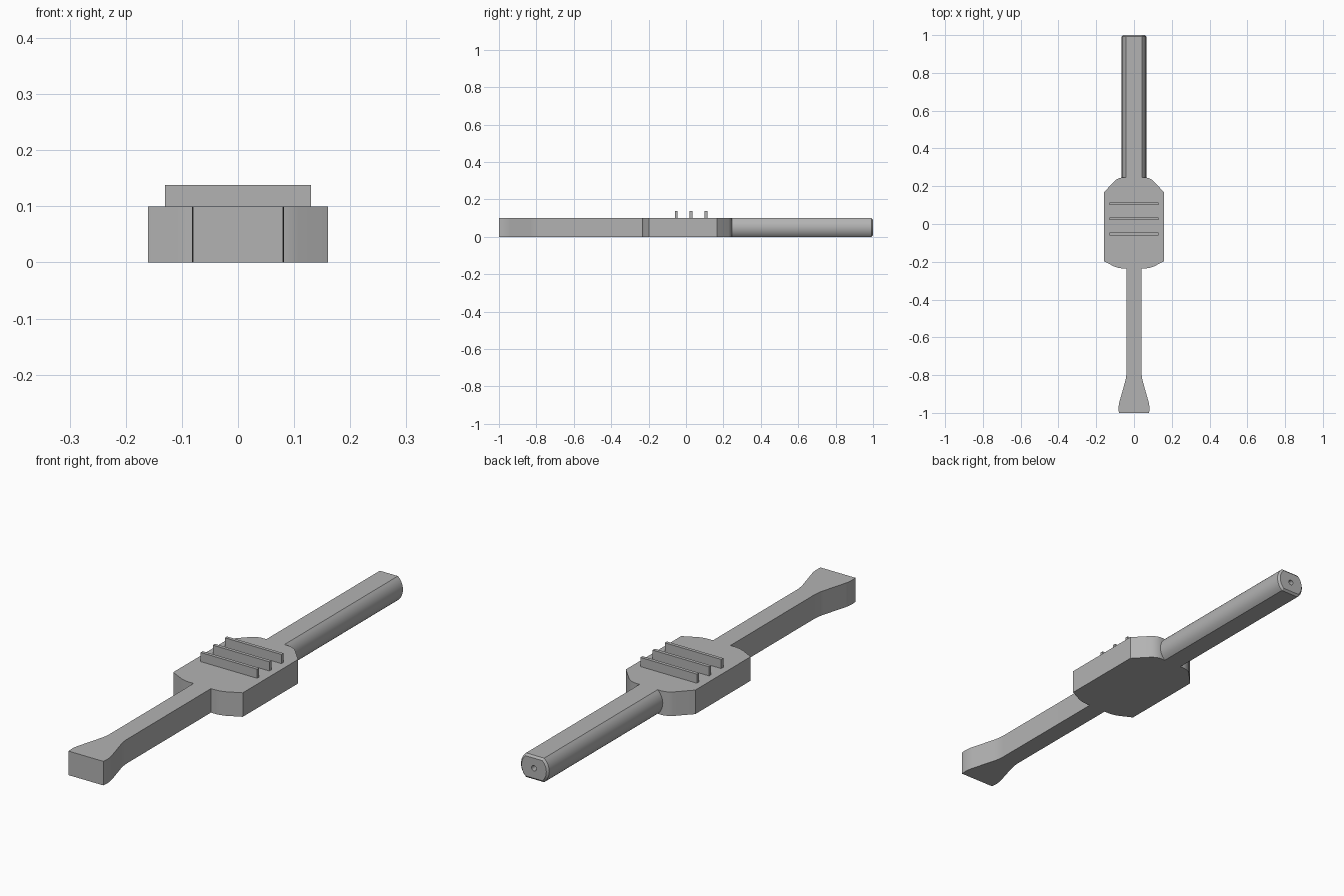
import bpy, bmesh, math

cube = bpy.data.objects.get("Cube")
if cube:
    bpy.data.objects.remove(cube, do_unlink=True)

GREY = (0.45, 0.45, 0.45, 1)
grey = bpy.data.materials.new("plain_grey")
grey.use_nodes = True
grey.diffuse_color = GREY
grey.node_tree.nodes["Principled BSDF"].inputs["Base Color"].default_value = GREY

HEIGHT = 0.1


def finish(name, bm):
    bmesh.ops.recalc_face_normals(bm, faces=bm.faces[:])
    mesh = bpy.data.meshes.new(name)
    bm.to_mesh(mesh)
    bm.free()
    mesh.materials.append(grey)
    obj = bpy.data.objects.new(name, mesh)
    bpy.context.collection.objects.link(obj)
    bpy.ops.object.select_all(action="DESELECT")
    obj.select_set(True)
    bpy.context.view_layer.objects.active = obj
    bpy.ops.object.shade_smooth_by_angle(angle=math.radians(25))
    return obj


def extrude(bm, points, direction):
    """Fill a closed outline and extrude it along a direction."""
    face = bm.faces.new([bm.verts.new(p) for p in points])
    new = bmesh.ops.extrude_face_region(bm, geom=[face])["geom"]
    verts = [v for v in new if isinstance(v, bmesh.types.BMVert)]
    bmesh.ops.translate(bm, verts=verts, vec=direction)
    return verts


def plate(name, half, rounded, radius):
    """Flat plate mirrored about x = 0, rounded at the chosen outline points."""
    outline = half + [(-x, y) for x, y in reversed(half)]
    bm = bmesh.new()
    extrude(bm, [(x, y, 0) for x, y in outline], (0, 0, HEIGHT))
    targets = [half[i] for i in rounded]
    edges = [e for e in bm.edges
             if abs(e.verts[0].co.z - e.verts[1].co.z) > 0.01
             and any(abs(abs(e.verts[0].co.x) - x) < 1e-4
                     and abs(e.verts[0].co.y - y) < 1e-4 for x, y in targets)]
    bmesh.ops.bevel(bm, geom=edges, offset=radius, segments=5,
                    profile=0.5, affect="EDGES")
    return finish(name, bm)


# Wide grip with clipped corners
plate("grip_body", [(0.085, -0.235), (0.16, -0.197), (0.16, 0.167), (0.085, 0.246)],
      [0, 3], 0.025)

# Narrow arm flaring into the front paddle
plate("front_arm", [(0.08, -1), (0.084, -0.965), (0.04, -0.81), (0.04, -0.2)],
      [1, 2], 0.025)

# Grip ribs
for i in range(3):
    bm = bmesh.new()
    bmesh.ops.create_cube(bm, size=1)
    bmesh.ops.scale(bm, verts=bm.verts[:], vec=(0.26, 0.014, 0.048))
    bmesh.ops.translate(bm, verts=bm.verts[:], vec=(0, 0.027 + (i - 1) * 0.08, 0.114))
    finish(f"grip_rib_{i + 1}", bm)

# Round rear shaft with flats above and below and a chamfered end
RADIUS, STEPS = 0.065, 12
limit = math.asin(HEIGHT / 2 / RADIUS)
arc = [-limit + 2 * limit * i / STEPS for i in range(STEPS + 1)]
section = [(side * RADIUS * math.cos(a), 0.2, HEIGHT / 2 + side * RADIUS * math.sin(a))
           for side in (1, -1) for a in arc]
bm = bmesh.new()
end = set(extrude(bm, section, (0, 0.8, 0)))
rim = [e for e in bm.edges if e.verts[0] in end and e.verts[1] in end]
bmesh.ops.bevel(bm, geom=rim, offset=0.008, segments=1, affect="EDGES")
shaft = finish("rear_shaft", bm)

# Centre hole in the shaft end
bpy.ops.mesh.primitive_cylinder_add(vertices=20, radius=0.011, depth=0.12,
                                    location=(0, 1, HEIGHT / 2),
                                    rotation=(math.pi / 2, 0, 0))
cutter = bpy.context.object
cutter.name = "hole_cutter"
cutter.data.materials.append(grey)
cut = shaft.modifiers.new("centre_hole", "BOOLEAN")
cut.object = cutter
cut.operation = "DIFFERENCE"
cut.solver = "EXACT"
bpy.context.view_layer.objects.active = shaft
while shaft.modifiers[0] != cut:
    bpy.ops.object.modifier_move_up(modifier=cut.name)
bpy.ops.object.modifier_apply(modifier=cut.name)
bpy.data.objects.remove(cutter, do_unlink=True)
